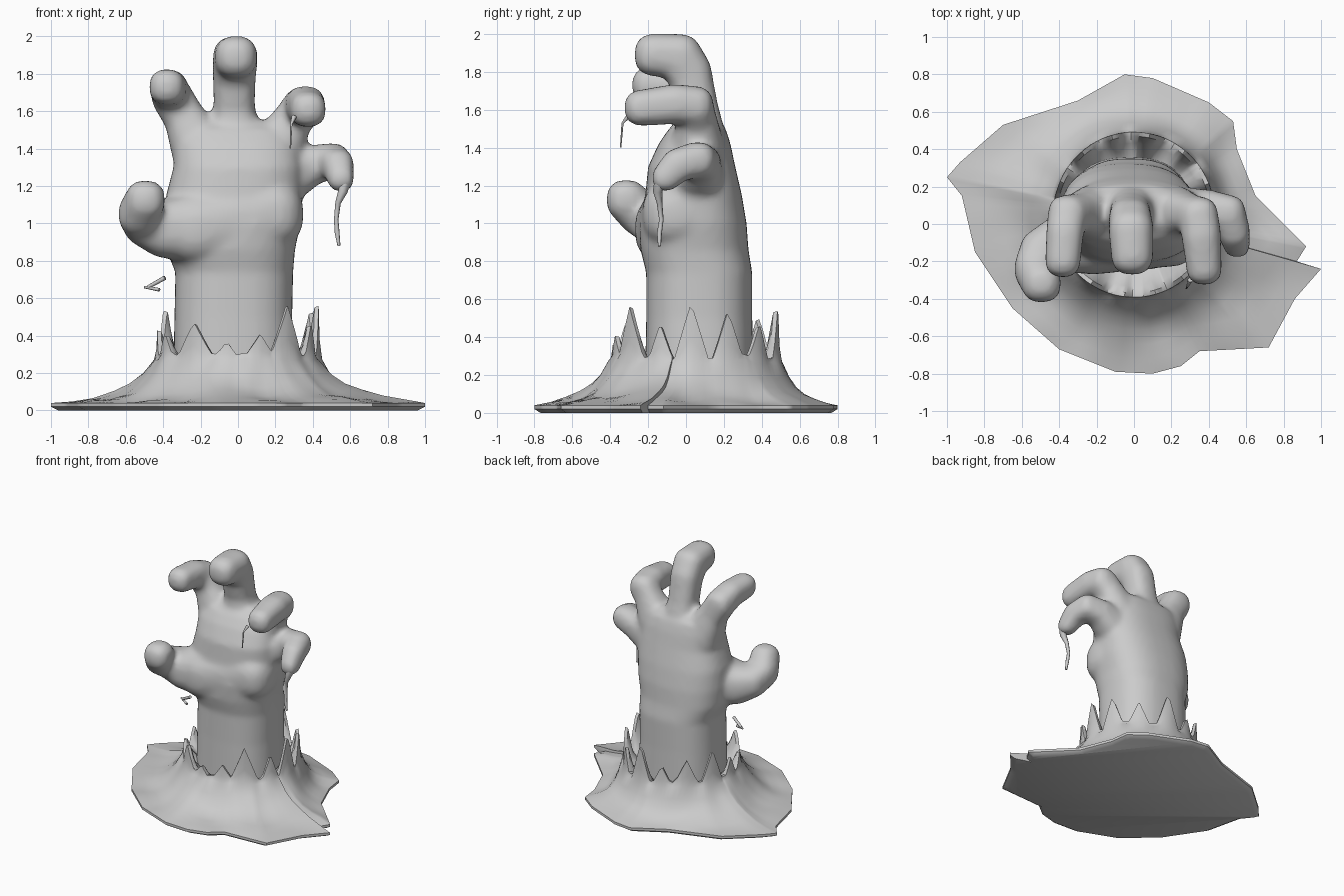
import bpy, bmesh, math
from mathutils import Vector, noise

if "Cube" in bpy.data.objects:
    bpy.data.objects.remove(bpy.data.objects["Cube"])


def finish(name, bm, angle=40):
    bmesh.ops.recalc_face_normals(bm, faces=bm.faces)
    me = bpy.data.meshes.new(name)
    bm.to_mesh(me)
    bm.free()
    ob = bpy.data.objects.new(name, me)
    bpy.context.collection.objects.link(ob)
    bpy.ops.object.select_all(action='DESELECT')
    ob.select_set(True)
    bpy.context.view_layer.objects.active = ob
    bpy.ops.object.shade_smooth_by_angle(angle=math.radians(angle))
    return ob


def bridge(bm, rings):
    n = len(rings[0])
    for a, b in zip(rings, rings[1:]):
        for i in range(n):
            j = (i + 1) % n
            bm.faces.new((a[i], a[j], b[j], b[i]))
    bm.faces.new(rings[0])
    bm.faces.new(rings[-1])


def spow(v, e):
    return math.copysign(abs(v) ** e, v)


def sweep(bm, path, p=2.5, steps=8):
    # chain of slightly boxy balls along a path of (x, y, z, radius)
    for a, b in zip(path, path[1:]):
        for k in range(steps + 1):
            t = k / steps
            x, y, z, r = (u + (v - u) * t for u, v in zip(a, b))
            ball = bmesh.ops.create_icosphere(bm, subdivisions=3, radius=1)['verts']
            for v in ball:
                d = v.co / sum(abs(c) ** p for c in v.co) ** (1 / p)
                v.co = Vector((x, y, z)) + d * r


# hand: forearm and palm lofted from sections (z, cx, cy, rx, ry)
bm = bmesh.new()
sections = [
    (0.03, -0.02, 0.07, 0.33, 0.29), (0.50, -0.025, 0.07, 0.315, 0.28),
    (0.74, -0.02, 0.07, 0.315, 0.28), (0.86, -0.04, 0.045, 0.345, 0.285),
    (1.00, -0.03, 0.035, 0.365, 0.285), (1.15, -0.02, 0.04, 0.365, 0.255),
    (1.30, 0.0, 0.03, 0.345, 0.23), (1.42, -0.01, 0.045, 0.335, 0.19),
    (1.50, -0.02, 0.06, 0.31, 0.15), (1.55, -0.02, 0.07, 0.24, 0.09)]
rings = []
for z, cx, cy, rx, ry in sections:
    ring = []
    for i in range(40):
        a = math.tau * i / 40
        ring.append(bm.verts.new((cx + rx * spow(math.cos(a), 0.8),
                                  cy + ry * spow(math.sin(a), 0.8), z)))
    rings.append(ring)
bridge(bm, rings)

# fingers, thumb and heel of the palm
digits = [
    [(-0.20, 0.06, 1.38, .15), (-0.29, 0.06, 1.57, .105), (-0.355, 0.05, 1.68, .105),
     (-0.37, -0.05, 1.72, .10), (-0.38, -0.19, 1.73, .095)],
    [(-0.01, 0.07, 1.40, .15), (-0.02, 0.06, 1.60, .11), (-0.02, 0.02, 1.79, .115),
     (-0.015, -0.04, 1.88, .12), (-0.01, -0.16, 1.89, .112)],
    [(0.20, 0.06, 1.38, .145), (0.29, 0.06, 1.55, .10), (0.345, 0.04, 1.62, .105),
     (0.36, -0.06, 1.63, .105), (0.375, -0.23, 1.61, .095)],
    [(0.23, 0.06, 1.24, .14), (0.38, 0.08, 1.31, .105), (0.50, 0.06, 1.335, .095),
     (0.535, -0.04, 1.31, .085), (0.55, -0.11, 1.24, .07)],
    [(-0.18, -0.06, 0.98, .20), (-0.37, -0.11, 0.97, .155), (-0.49, -0.15, 1.0, .12),
     (-0.53, -0.24, 1.05, .11), (-0.495, -0.315, 1.125, .105)],
    [(-0.22, -0.08, 0.97, .19), (0.05, -0.06, 1.02, .18), (0.17, -0.05, 1.05, .18)]]
for d in digits:
    sweep(bm, d)
hand = finish("hand", bm)
rm = hand.modifiers.new("Remesh", 'REMESH')
rm.mode = 'VOXEL'
rm.voxel_size = 0.02
rm.use_smooth_shade = True
sm = hand.modifiers.new("Smooth", 'SMOOTH')
sm.factor = 0.5
sm.iterations = 7

# ground: irregular outline rising into a torn, spiked rim
outline = [(-1, .25), (-.93, .33), (-.7, .53), (-.3, .66), (-.05, .8), (.1, .78), (.4, .65),
           (.53, .55), (.55, .4), (.65, .15), (.92, -.12), (.87, -.2), (1, -.24), (.86, -.4),
           (.72, -.66), (.35, -.68), (.25, -.76), (.1, -.8), (-.1, -.79), (-.4, -.67),
           (-.65, -.45), (-.85, -.15), (-.92, .15)]
spikes = [(-52, .56, 15), (-25, .47, 10), (-3, .58, 13), (23, .54, 12), (50, .47, 12),
          (80, .57, 13), (105, .44, 11), (130, .50, 13), (157, .55, 13), (182, .43, 10),
          (205, .42, 12), (237, .47, 17), (262, .37, 10), (286, .41, 12)]
outline = outline[::-1]
cols = []
for a, b in zip(outline, outline[1:] + outline[:1]):
    for k in range(7):
        cols.append(Vector(a).lerp(Vector(b), k / 7))


def rim(p):
    # rim direction point, base height and peak height for one column
    a = math.atan2(p.y - 0.05, p.x)
    deg = math.degrees(a)
    base = 0.27 + 0.03 * noise.noise((p.x * 4, p.y * 4, 1))
    peak = base + 0.03
    for s, h, w in spikes:
        d = abs((deg - s + 180) % 360 - 180)
        peak = max(peak, base + (h - base) * (1 - d / w))
    return Vector((0.45 * math.cos(a), 0.46 * math.sin(a))), base, peak


bm = bmesh.new()
center = Vector((0, 0.05))
profile = [[] for _ in range(14)]
for p in cols:
    d, base, peak = rim(p)
    pts = [(p * 0.96, 0.0), (p, 0.02), (p, 0.04)]
    for t in (.2, .4, .6, .75, .88, 1):
        q = p.lerp(center + d, t)
        n = noise.noise((q.x * 4, q.y * 4, 0)) * 0.05 * t * (1 - t) * 3
        pts.append((q, 0.04 + 0.06 * t + (base - 0.10) * t ** 4 + n))
    for f, s in ((.97, .4), (.96, 1), (.91, .97), (.83, .25)):
        pts.append((center + d * f, base + (peak - base) * s))
    pts.append((center + d * 0.6, 0.2))
    for ring, (q, z) in zip(profile, pts):
        ring.append(bm.verts.new((q.x, q.y, z)))
bridge(bm, profile)
finish("ground", bm, 45)


# slime drips hanging from two fingertips
def drip(name, pts):
    cu = bpy.data.curves.new(name, 'CURVE')
    cu.dimensions = '3D'
    cu.bevel_depth = 1
    cu.bevel_resolution = 2
    cu.use_fill_caps = True
    sp = cu.splines.new('POLY')
    sp.points.add(len(pts) - 1)
    for pt, (x, y, z, r) in zip(sp.points, pts):
        pt.co = (x, y, z, 1)
        pt.radius = r
    bpy.context.collection.objects.link(bpy.data.objects.new(name, cu))


drip("little_finger_drip", [(.575, -.13, 1.24, .035), (.56, -.15, 1.17, .025),
                            (.535, -.14, 1.11, .015), (.525, -.13, 1.02, .012),
                            (.53, -.14, .95, .013), (.54, -.14, .88, .008)])
drip("ring_finger_drip", [(.30, -.30, 1.57, .014), (.285, -.335, 1.53, .006), (.28, -.345, 1.40, .004)])

# flying splinters beside the wrist
drip("splinter_upper", [(-.48, -.03, .66, .010), (-.39, -.06, .71, .012)])
drip("splinter_lower", [(-.50, -.02, .66, .007), (-.42, -.06, .645, .010)])
